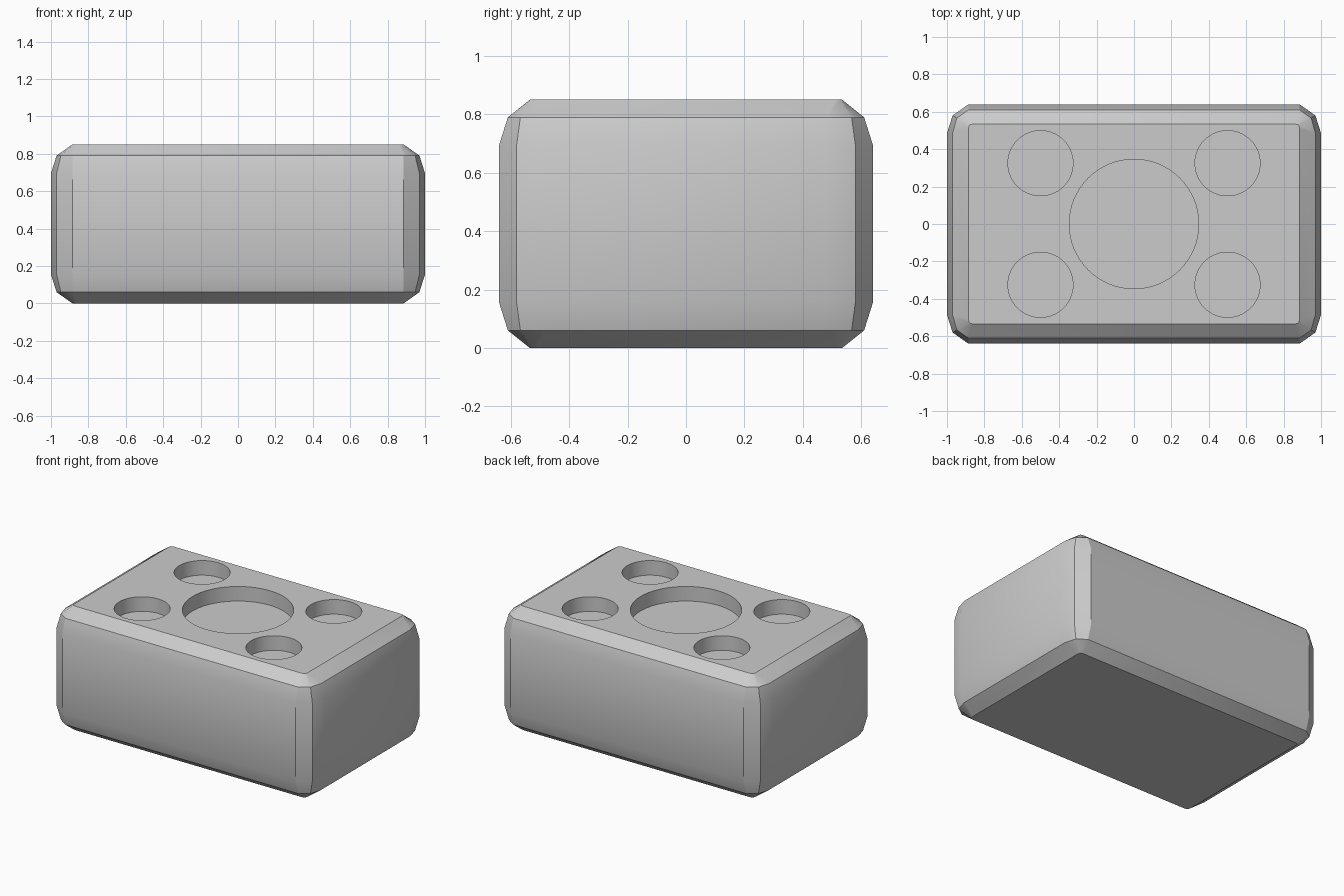
import bpy, bmesh, math
from mathutils import Matrix

if "Cube" in bpy.data.objects:
    bpy.data.objects.remove(bpy.data.objects["Cube"])

grey = bpy.data.materials.new("plain_grey")
grey.diffuse_color = (0.6, 0.6, 0.6, 1)
grey.use_nodes = True
grey.node_tree.nodes["Principled BSDF"].inputs["Base Color"].default_value = grey.diffuse_color

H = 0.85

# Corner outline (three points in the +x +y quadrant) at each height
flat = [(0.86, 0.535), (0.88, 0.53), (0.885, 0.51)]
chamfer = [(0.885, 0.61), (0.947, 0.567), (0.97, 0.485)]
full = [(0.885, 0.64), (0.97, 0.58), (1.0, 0.485)]
levels = [(0, flat), (0.06, chamfer), (0.155, full),
          (H - 0.155, full), (H - 0.06, chamfer), (H, flat)]


def ring(corner):
    """Mirror a corner into all four quadrants, counter-clockwise."""
    pts = []
    for sx, sy in ((1, 1), (-1, 1), (-1, -1), (1, -1)):
        order = corner[::-1] if sx * sy > 0 else corner
        pts += [(sx * x, sy * y) for x, y in order]
    return pts


def make_object(name, bm):
    bmesh.ops.recalc_face_normals(bm, faces=bm.faces[:])
    mesh = bpy.data.meshes.new(name)
    bm.to_mesh(mesh)
    bm.free()
    mesh.materials.append(grey)
    obj = bpy.data.objects.new(name, mesh)
    bpy.context.collection.objects.link(obj)
    return obj


# Bevelled block
bm = bmesh.new()
rings = [[bm.verts.new((x, y, z)) for x, y in ring(c)] for z, c in levels]
for low, high in zip(rings, rings[1:]):
    n = len(low)
    for i in range(n):
        j = (i + 1) % n
        bm.faces.new((low[i], low[j], high[j], high[i]))
bm.faces.new(rings[0][::-1])
bm.faces.new(rings[-1])
block = make_object("block", bm)

# Cutter for the five round recesses
bm = bmesh.new()
holes = [(0, 0, 0.346)] + [(sx * 0.5, sy * 0.325, 0.174)
                           for sx in (-1, 1) for sy in (-1, 1)]
for x, y, r in holes:
    bmesh.ops.create_cone(bm, cap_ends=True, segments=64, radius1=r, radius2=r,
                          depth=0.2, matrix=Matrix.Translation((x, y, H)))
cutter = make_object("recess_cutter", bm)
cutter.hide_render = True

# Cut the recesses, then smooth the soft edges
mod = block.modifiers.new("recesses", 'BOOLEAN')
mod.operation = 'DIFFERENCE'
mod.solver = 'EXACT'
mod.object = cutter
bpy.context.view_layer.objects.active = block
block.select_set(True)
bpy.ops.object.modifier_apply(modifier=mod.name)
bpy.data.objects.remove(cutter)
bpy.ops.object.shade_smooth_by_angle(angle=math.radians(30))
